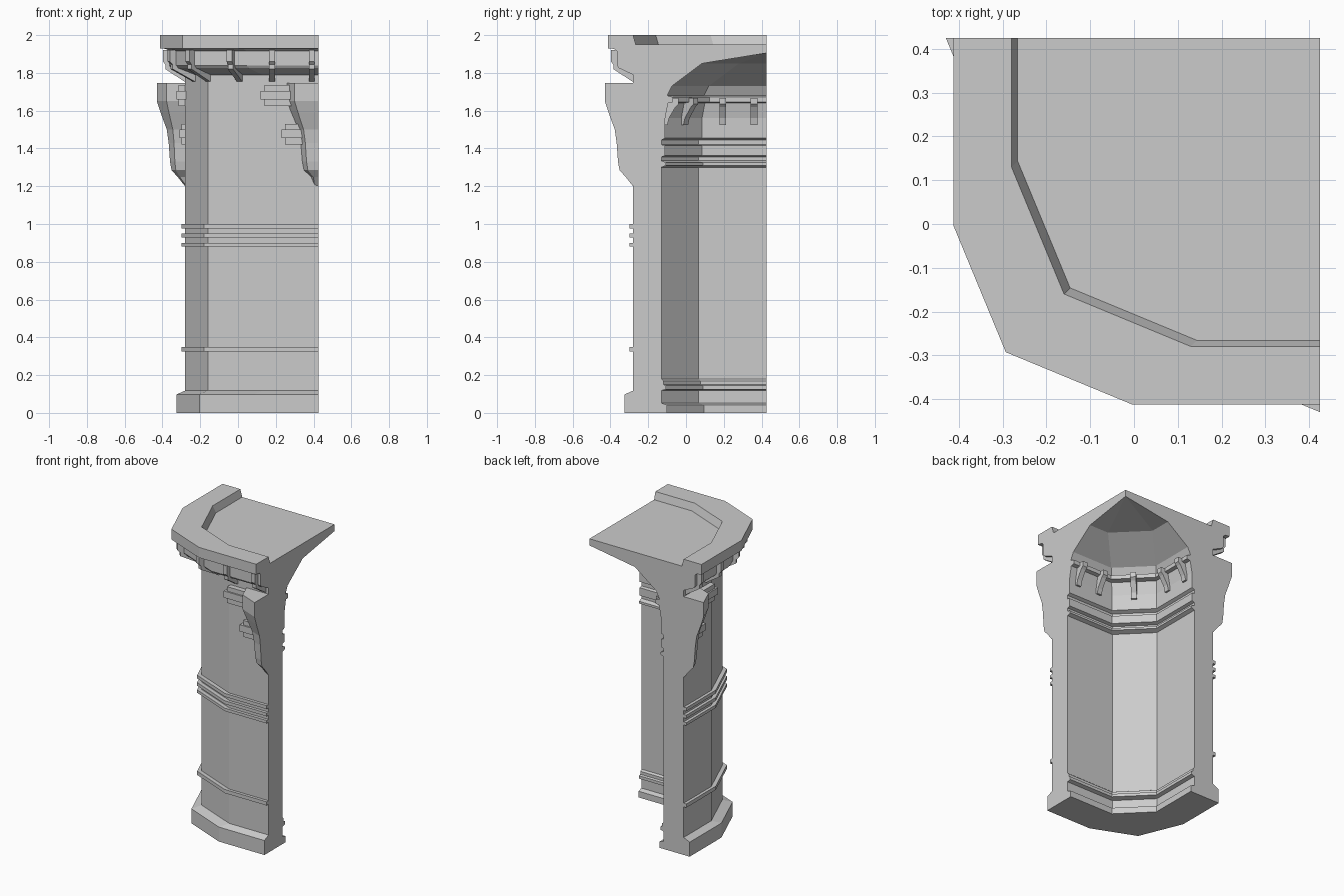
import bpy, bmesh
from math import cos, sin, radians

if "Cube" in bpy.data.objects:
    bpy.data.objects.remove(bpy.data.objects["Cube"])

E = 0.425  # cut planes where the quarter tower ends


def finish(name, bm):
    bmesh.ops.remove_doubles(bm, verts=bm.verts, dist=1e-5)
    bmesh.ops.recalc_face_normals(bm, faces=bm.faces)
    me = bpy.data.meshes.new(name)
    bm.to_mesh(me)
    bm.free()
    ob = bpy.data.objects.new(name, me)
    bpy.context.collection.objects.link(ob)
    return ob


def loft(name, rings, closed):
    """Skin rings of points; closed joins the last ring to the first."""
    bm = bmesh.new()
    vs = [[bm.verts.new(p) for p in r] for r in rings]
    n = len(vs[0])
    for k in range(len(vs) if closed else len(vs) - 1):
        a, b = vs[k], vs[(k + 1) % len(vs)]
        for i in range(n - 1 if closed else n):
            j = (i + 1) % n
            bm.faces.new((a[i], a[j], b[j], b[i]))
    if closed:  # flat cut ends
        bm.faces.new([r[0] for r in vs])
        bm.faces.new([r[-1] for r in vs][::-1])
    else:
        bm.faces.new(vs[0][::-1])
        bm.faces.new(vs[-1])
    return finish(name, bm)


def outer(d, z):
    a, b, c = -0.28 - d, 0.13 - d, -0.16 - d
    return [(a, E, z), (a, b, z), (c, c, z), (b, a, z), (E, a, z)]


def inner(s, z):
    a, b = -0.13 + s, 0.065 + s
    m = (a + b) / 2
    return [(a, E, z), (a, b, z), (m, m, z), (b, a, z), (E, a, z)]


# Wall, cornice, roof floor and domed ceiling as one swept section
outside = [(.045, 0), (.045, .098), (0, .118)]
for z0, z1 in [(.325, .35), (.88, .9), (.928, .95), (.977, 1.0)]:
    outside += [(0, z0), (.02, z0), (.02, z1), (0, z1)]
outside += [(0, 1.79), (.075, 1.825), (.085, 1.84), (.085, 1.915), (.1, 1.927),
            (.133, 1.93), (.133, 2), (0, 2), (-.014, 1.95)]
inside = [(.215, 1.85), (.055, 1.73), (.03, 1.68), (.06, 1.672), (.06, 1.645),
          (.035, 1.64), (.02, 1.56), (.02, 1.455), (.01, 1.45), (0, 1.445), (0, 1.42),
          (.02, 1.415), (.02, 1.362), (0, 1.355), (0, 1.335), (.025, 1.325),
          (.025, 1.31), (0, 1.3), (0, .18), (.012, .17), (.012, .15), (.025, .145),
          (.025, .125), (0, .118), (0, .052), (.03, .042), (.03, 0)]
rings = [outer(d, z) for d, z in outside]
rings += [[(E, E, 1.95)] * 5, [(E, E, 1.905)] * 5]
rings += [inner(s, z) for s, z in inside]

bm = bmesh.new()
vs = [[bm.verts.new(p) for p in r] for r in rings]
for k in range(len(vs)):
    a, b = vs[k], vs[(k + 1) % len(vs)]
    for i in range(4):
        if k == len(outside):        # corner line, no area
            continue
        if k == len(outside) - 1:    # floor fan
            bm.faces.new((a[i], a[i + 1], b[i]))
        elif k == len(outside) + 1:  # ceiling fan
            bm.faces.new((a[i], b[i + 1], b[i]))
        else:
            bm.faces.new((a[i], a[i + 1], b[i + 1], b[i]))
bmesh.ops.remove_doubles(bm, verts=bm.verts, dist=1e-5)
open_edges = [e for e in bm.edges if e.is_boundary]
bm.verts.ensure_lookup_table()
for axis in (0, 1):  # cut ends: walk each ring end
    ends = []
    for r in rings:
        p = r[-1] if axis == 0 else r[0]
        v = min(bm.verts, key=lambda q: (q.co.x - p[0])**2 + (q.co.y - p[1])**2 + (q.co.z - p[2])**2)
        if v not in ends:
            ends.append(v)
    bm.faces.new(ends)
finish("tower_wall", bm)


def bracket(name, x, y, angle, width, profile, stretch=1.0):
    """Extrude an (outward, z) profile sideways at a wall point."""
    c, s = cos(radians(angle)), sin(radians(angle))
    rings = []
    for w in (-width / 2, width / 2):
        rings.append([(min(E, x + c * r * stretch - s * w),
                       min(E, y + s * r * stretch + c * w), z) for r, z in profile])
    loft(name, rings, False)


# Brackets under the cornice
corn = [(-.02, 1.75), (.005, 1.755), (.105, 1.82), (.105, 1.845), (.118, 1.86), (.118, 1.92),
        (.07, 1.92), (.07, 1.83), (-.02, 1.79)]
for x, y, ang, st in [(.18, -.28, 270, 1), (.39, -.28, 270, 1), (.01, -.23, 247.5, 1.25)]:
    bracket("cornice_bracket", x, y, ang, .03, corn, st)
    bracket("cornice_bracket", y, x, 90 - ang, .03, corn, st)
bracket("cornice_bracket", -.155, -.155, 225, .03, corn, 1.36)

# Brackets below the ceiling, inside
ceil = [(-.02, 1.525), (.012, 1.525), (.02, 1.56), (.055, 1.62), (.07, 1.635), (.07, 1.668),
        (-.02, 1.668)]
for t in (.195, .36):
    bracket("ceiling_bracket", -.11, t, 0, .035, ceil)
    bracket("ceiling_bracket", t, -.11, 90, .035, ceil)
bracket("ceiling_bracket", -.012, -.012, 45, .035, ceil, 1.3)

# Half corbels at the cut ends: (projection, z), and their coursed side stones
corbel = [(.285, 1.205), (.32, 1.25), (.352, 1.285), (.36, 1.33), (.367, 1.43), (.377, 1.5),
          (.41, 1.59), (.43, 1.65), (.43, 1.747)]
stones = [(.14, .30, 1.705, 1.735, .035), (.12, .30, 1.66, 1.705, .045), (.14, .30, 1.625, 1.66, .035),
          (.25, .36, 1.5, 1.53, .02), (.23, .36, 1.455, 1.5, .03), (.25, .36, 1.42, 1.455, .02)]
for flip in (False, True):
    def put(x, y, z):
        return (y, x, z) if flip else (x, y, z)
    rings = []
    for p, z in corbel:
        a = max(.02, .055 + (p - .352) * .9)
        y1 = min(-p + .414 * a, -.272)
        b = max(.002, (-.265 - y1) * .414)
        rings.append([put(E, -p, z), put(E - a, y1, z), put(E - a - b, -.265, z), put(E, -.265, z)])
    loft("corbel", rings, False)
    for x0, x1, z0, z1, d in stones:
        ring = [[put(x, y, z) for x, y in ((x0, -.27), (x1, -.27), (x1, -.28 - d), (x0, -.28 - d))]
                for z in (z0, z1)]
        loft("side_stone", ring, False)
